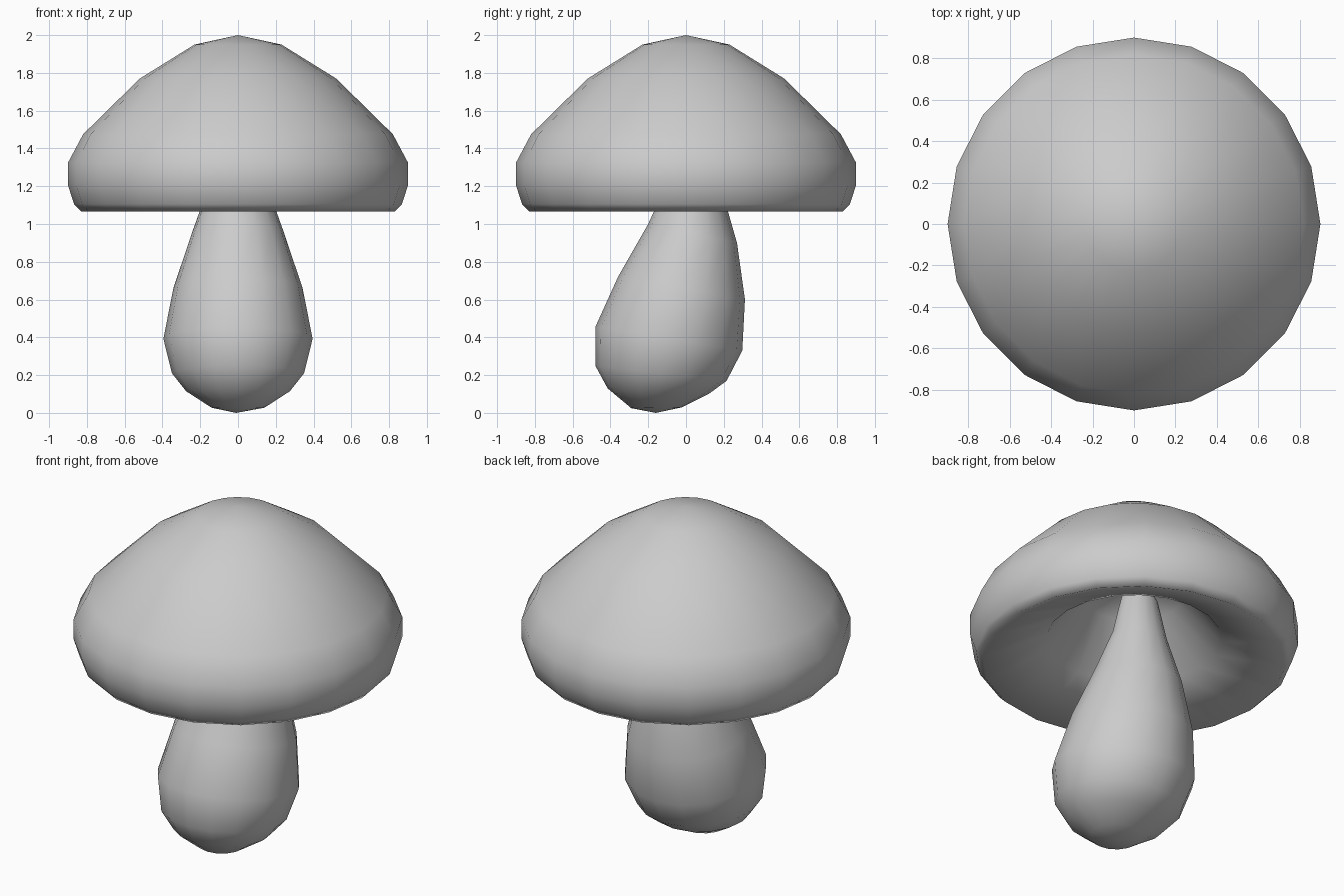
import bpy, bmesh, math

if "Cube" in bpy.data.objects:
    bpy.data.objects.remove(bpy.data.objects["Cube"])


def skin(name, rings, seg, closed_start, closed_end):
    """Skin a list of rings (front y, front z, back y, back z, half width) with end poles."""
    bm = bmesh.new()
    loops = []
    for yf, zf, yb, zb, w in rings:
        loop = []
        for i in range(seg):
            a = 2 * math.pi * i / seg
            t = (1 + math.sin(a)) / 2
            loop.append(bm.verts.new((w * math.cos(a), yf + (yb - yf) * t, zf + (zb - zf) * t)))
        loops.append(loop)
    for a, b in zip(loops, loops[1:]):
        for i in range(seg):
            j = (i + 1) % seg
            bm.faces.new((a[i], a[j], b[j], b[i]))
    for pole, loop in ((closed_start, loops[0]), (closed_end, loops[-1])):
        p = bm.verts.new(pole)
        for i in range(seg):
            bm.faces.new((p, loop[i], loop[(i + 1) % seg]))
    bmesh.ops.recalc_face_normals(bm, faces=bm.faces)
    for f in bm.faces:
        f.smooth = True
    me = bpy.data.meshes.new(name)
    bm.to_mesh(me)
    bm.free()
    ob = bpy.data.objects.new(name, me)
    bpy.context.collection.objects.link(ob)
    return ob


# Cap: domed outside, rounded rim, hollow underside
cap_profile = [(0.23, 1.95), (0.52, 1.77), (0.82, 1.475), (0.9, 1.325), (0.9, 1.205),
               (0.868, 1.105), (0.83, 1.065), (0.48, 1.21), (0.27, 1.48)]
skin("cap", [(-r, z, r, z, r) for r, z in cap_profile], 20, (0, 0, 2.0), (0, 0, 1.6))

# Stem: bulb leaning forward, tapering up into the cap
stem_rings = [(-0.29, 0.025, -0.02, 0.03, 0.14), (-0.415, 0.13, 0.12, 0.1, 0.275),
              (-0.48, 0.25, 0.215, 0.17, 0.35), (-0.48, 0.455, 0.298, 0.33, 0.395),
              (-0.36, 0.72, 0.312, 0.6, 0.342), (-0.2, 1.0, 0.27, 0.9, 0.245),
              (-0.1, 1.22, 0.19, 1.18, 0.155), (-0.05, 1.44, 0.14, 1.42, 0.105)]
skin("stem", stem_rings, 16, (-0.01, -0.16, 0.0), (0.0, 0.03, 1.62))
